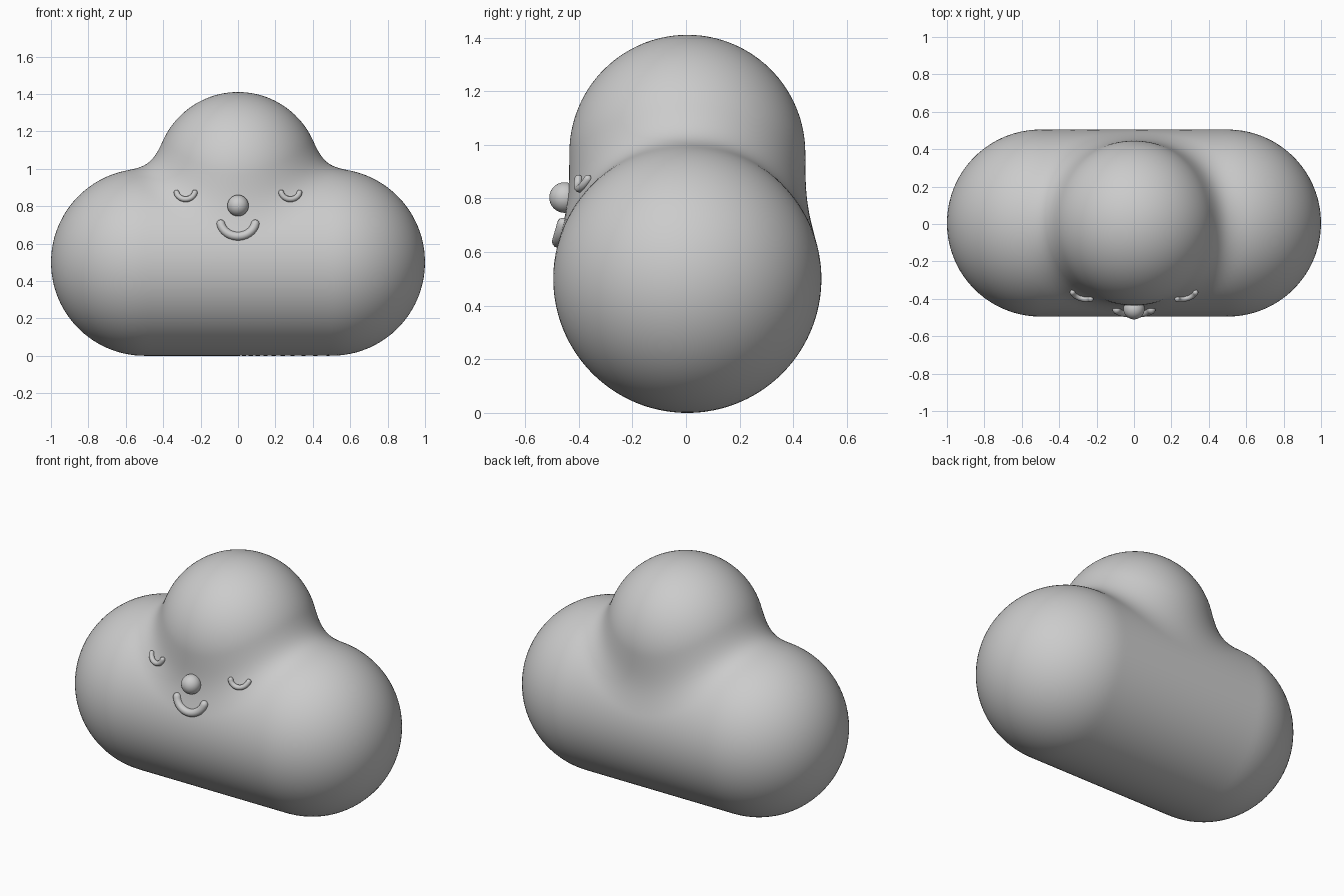
import bpy, bmesh, math
from mathutils import Vector

if "Cube" in bpy.data.objects:
    bpy.data.objects.remove(bpy.data.objects["Cube"])

BLEND = 0.15
Y0 = 0.005


def distance(p):
    """Signed distance to a lying capsule smoothly joined to a round top."""
    y = p.y - Y0
    ax = max(abs(p.x) - 0.5, 0)
    capsule = math.sqrt(ax * ax + y * y + (p.z - 0.5) ** 2) - 0.5
    ball = math.sqrt(p.x ** 2 + y * y + (p.z - 0.97) ** 2) - 0.44
    h = max(BLEND - abs(capsule - ball), 0) / BLEND
    return min(capsule, ball) - h * h * BLEND / 4


def surface_point(origin, direction):
    lo, hi = 0.0, 1.6
    for _ in range(26):
        mid = (lo + hi) / 2
        if distance(origin + direction * mid) < 0:
            lo = mid
        else:
            hi = mid
    return origin + direction * lo


def finish(bm, name):
    mesh = bpy.data.meshes.new(name)
    bm.to_mesh(mesh)
    bm.free()
    mesh.shade_smooth()
    obj = bpy.data.objects.new(name, mesh)
    bpy.context.collection.objects.link(obj)
    return obj


# Cloud body: a sphere pushed out to the blended surface
bm = bmesh.new()
bmesh.ops.create_icosphere(bm, subdivisions=6, radius=1)
centre = Vector((0, Y0, 0.7))
for v in bm.verts:
    v.co = surface_point(centre, v.co.normalized())
finish(bm, "cloud_body")

# Nose
bm = bmesh.new()
bmesh.ops.create_uvsphere(bm, u_segments=32, v_segments=16, radius=0.057)
bmesh.ops.translate(bm, verts=bm.verts, vec=(0, -0.453, 0.803))
finish(bm, "nose")


def face_arc(name, cx, top, width, drop, radius, lift):
    """U-shaped round-ended tube laid on the front of the body."""
    pts = []
    for i in range(25):
        a = math.radians(-78 + 156 * i / 24)
        x, z = cx + width * math.sin(a), top - drop * math.cos(a)
        p = surface_point(Vector((x, Y0, z)), Vector((0, -1, 0)))
        pts.append((p - Vector((0, lift, 0)), 1.0))
    # rounded ends
    start = (pts[0][0] - pts[1][0]).normalized()
    end = (pts[-1][0] - pts[-2][0]).normalized()
    angles = [math.radians(d) for d in (20, 40, 60, 75, 88)]
    first, last = pts[0][0], pts[-1][0]
    for a in angles:
        pts.insert(0, (first + start * radius * math.sin(a), math.cos(a)))
        pts.append((last + end * radius * math.sin(a), math.cos(a)))
    curve = bpy.data.curves.new(name, 'CURVE')
    curve.dimensions = '3D'
    curve.bevel_depth = radius
    curve.bevel_resolution = 4
    curve.use_fill_caps = True
    spline = curve.splines.new('POLY')
    spline.points.add(len(pts) - 1)
    for sp, (p, r) in zip(spline.points, pts):
        sp.co = (*p, 1)
        sp.radius = r
    spline.use_smooth = True
    bpy.context.collection.objects.link(bpy.data.objects.new(name, curve))


# Smile and closed eyes
face_arc("smile", 0, 0.722, 0.094, 0.083, 0.023, 0.002)
for side, label in ((-1, "right"), (1, "left")):
    face_arc(label + "_eye", side * 0.28, 0.882, 0.050, 0.045, 0.015, 0.008)
